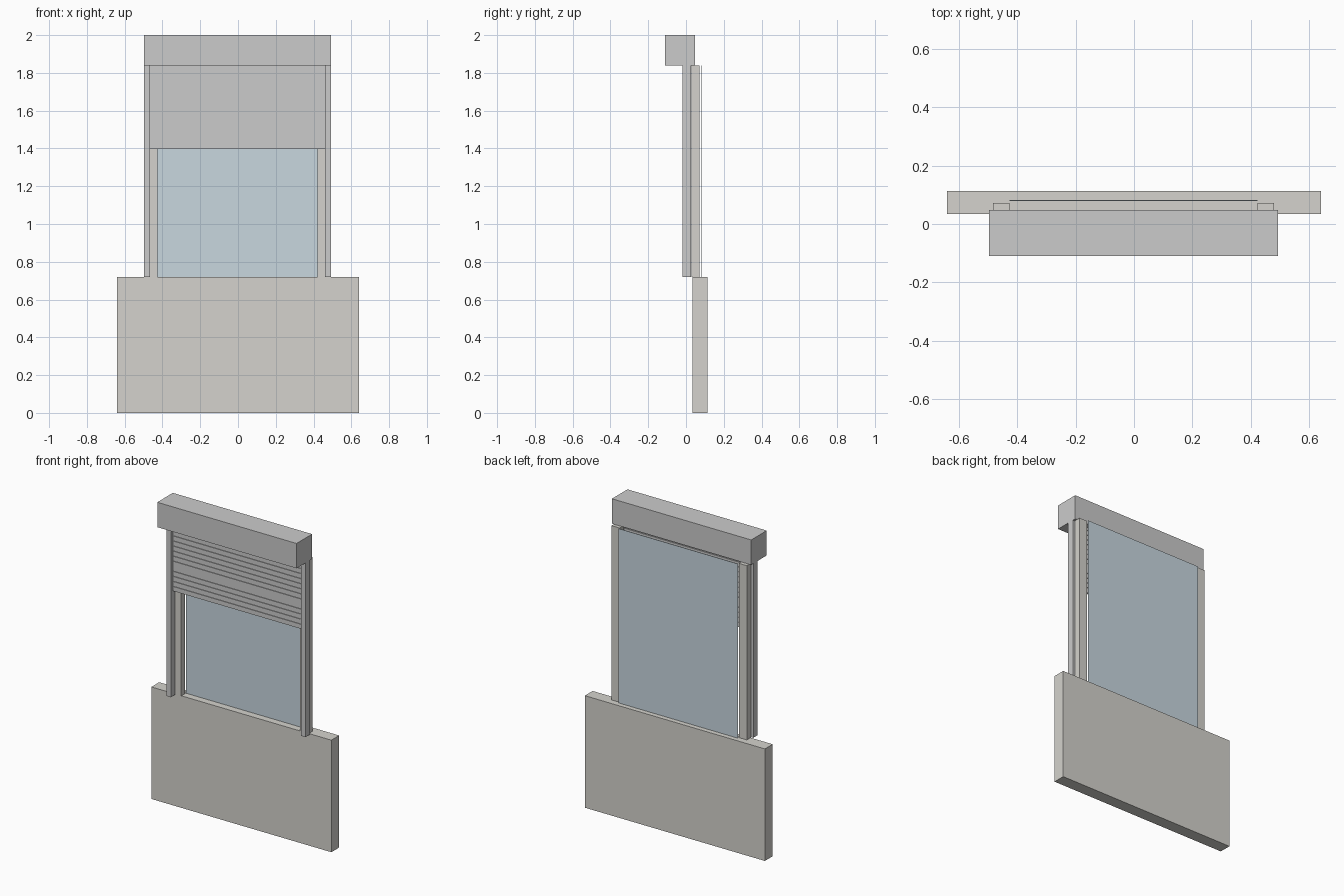
import bpy
import bmesh

if "Cube" in bpy.data.objects:
    bpy.data.objects.remove(bpy.data.objects["Cube"])


def material(name, rgb):
    m = bpy.data.materials.new(name)
    m.diffuse_color = (*rgb, 1.0)
    m.use_nodes = True
    m.node_tree.nodes["Principled BSDF"].inputs["Base Color"].default_value = m.diffuse_color
    return m


def finish(name, bm, mat=None):
    bmesh.ops.recalc_face_normals(bm, faces=bm.faces)
    me = bpy.data.meshes.new(name)
    bm.to_mesh(me)
    bm.free()
    ob = bpy.data.objects.new(name, me)
    bpy.context.collection.objects.link(ob)
    if mat:
        me.materials.append(mat)
    return ob


def box(name, x, y, z, mat=None):
    bm = bmesh.new()
    bmesh.ops.create_cube(bm, size=1.0)
    for v in bm.verts:
        v.co = [r[0] if c < 0 else r[1] for c, r in zip(v.co, (x, y, z))]
    return finish(name, bm, mat)


def extrude_x(name, profile, x0, x1, mat=None):
    bm = bmesh.new()
    face = bm.faces.new([bm.verts.new((x0, y, z)) for y, z in profile])
    ext = bmesh.ops.extrude_face_region(bm, geom=[face])
    new = [g for g in ext["geom"] if isinstance(g, bmesh.types.BMVert)]
    bmesh.ops.translate(bm, vec=(x1 - x0, 0, 0), verts=new)
    return finish(name, bm, mat)


stone = material("pale_wall", (0.66, 0.65, 0.61))
blue = material("pale_glass", (0.58, 0.68, 0.74))

SILL, HEAD, CX = 0.72, 1.84, -0.002

# Parapet wall below the window
box("wall_panel", (-0.64, 0.64), (0.034, 0.113), (0, SILL), stone)

# Shutter housing
box("shutter_box", (CX - 0.495, CX + 0.495), (-0.11, 0.048), (HEAD, 2.0))

# Guide rails and window jambs, mirrored about the window centre
for side, s in (("left", -1), ("right", 1)):
    box(side + "_guide_rail", sorted((CX + s * 0.463, CX + s * 0.495)),
        (-0.018, 0.026), (SILL, HEAD))
    box(side + "_jamb", sorted((CX + s * 0.424, CX + s * 0.481)),
        (0.029, 0.072), (SILL, HEAD), stone)

# Glass pane
box("glass_pane", (CX - 0.424, CX + 0.424), (0.079, 0.082), (SILL, HEAD), blue)

# Shutter curtain: slats separated by narrow grooves on both faces
BOTTOM, PITCH, GROOVE = 1.396, 0.0325, 0.007
FRONT, BACK, DEPTH = 0.002, 0.014, 0.004
grooves = [BOTTOM + PITCH * i for i in range(1, 14) if i != 5]
front, back = [(FRONT, BOTTOM)], [(BACK, BOTTOM)]
for z in grooves:
    lo, hi = z - GROOVE / 2, z + GROOVE / 2
    front += [(FRONT, lo), (FRONT + DEPTH, lo), (FRONT + DEPTH, hi), (FRONT, hi)]
    back += [(BACK, lo), (BACK - DEPTH, lo), (BACK - DEPTH, hi), (BACK, hi)]
front.append((FRONT, HEAD))
back.append((BACK, HEAD))
extrude_x("shutter_curtain", front + back[::-1], CX - 0.463, CX + 0.463)
